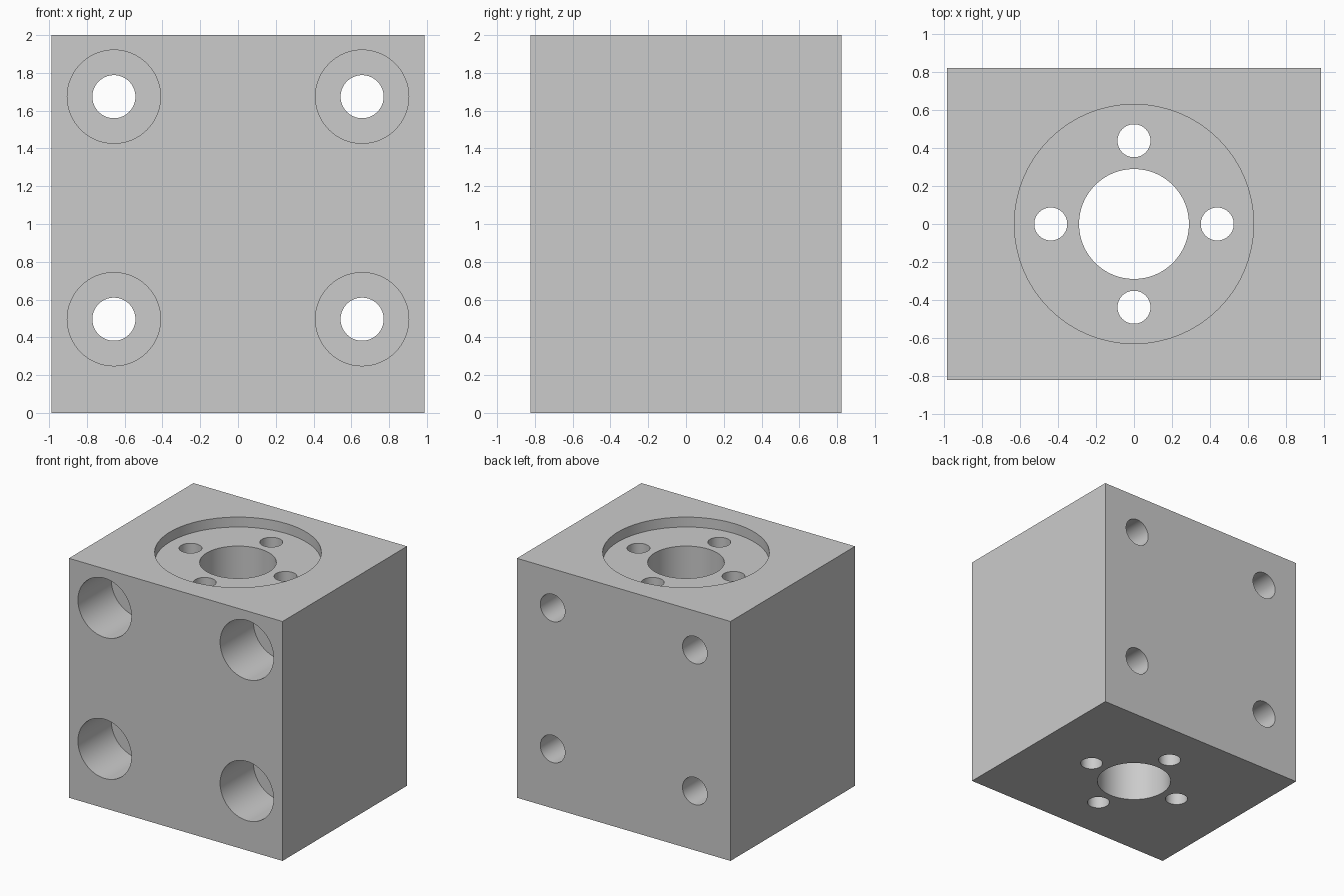
import bpy
import math

cube = bpy.data.objects.get("Cube")
if cube:
    bpy.data.objects.remove(cube, do_unlink=True)

W, D, H = 1.974, 1.644, 2.0      # block size
RECESS = 0.083                   # depth of the round top recess
BORE = 0.44                      # depth of the front counterbores

# Material
grey = bpy.data.materials.new("plain grey")
grey.use_nodes = True
colour = (0.6, 0.6, 0.6, 1)
grey.diffuse_color = colour
grey.node_tree.nodes["Principled BSDF"].inputs["Base Color"].default_value = colour

# Solid block
bpy.ops.mesh.primitive_cube_add(size=1, location=(0, 0, H / 2))
block = bpy.context.object
block.name = "mounting_block"
block.scale = (W, D, H)
bpy.ops.object.transform_apply(location=True, rotation=False, scale=True)
block.data.materials.append(grey)


def drill(radius, depth, centre, along_y=False):
    """Cut one round hole out of the block."""
    turn = (math.pi / 2, 0, 0) if along_y else (0, 0, 0)
    bpy.ops.mesh.primitive_cylinder_add(vertices=64, radius=radius, depth=depth,
                                        location=centre, rotation=turn)
    cutter = bpy.context.object
    cutter.name = "hole_cutter"
    cutter.hide_render = True
    cutter.data.materials.append(grey)
    cut = block.modifiers.new("hole", 'BOOLEAN')
    cut.operation = 'DIFFERENCE'
    cut.solver = 'EXACT'
    cut.object = cutter
    bpy.ops.object.select_all(action='DESELECT')
    bpy.context.view_layer.objects.active = block
    block.select_set(True)
    bpy.ops.object.modifier_apply(modifier=cut.name)
    bpy.data.objects.remove(cutter, do_unlink=True)


# Top recess, centre bore and ring of four small holes
drill(0.631, 2 * RECESS, (0, 0, H))
drill(0.29, H + 1, (0, 0, H / 2))
for i in range(4):
    a = i * math.pi / 2
    drill(0.087, H + 1, (0.439 * math.cos(a), 0.439 * math.sin(a), H / 2))

# Four counterbored bolt holes from front to back
for x in (-0.657, 0.657):
    for z in (0.496, 1.674):
        drill(0.247, 2 * BORE, (x, -D / 2, z), along_y=True)
        drill(0.114, D + 1, (x, 0, z), along_y=True)

bpy.ops.object.shade_smooth_by_angle(angle=math.radians(30))
